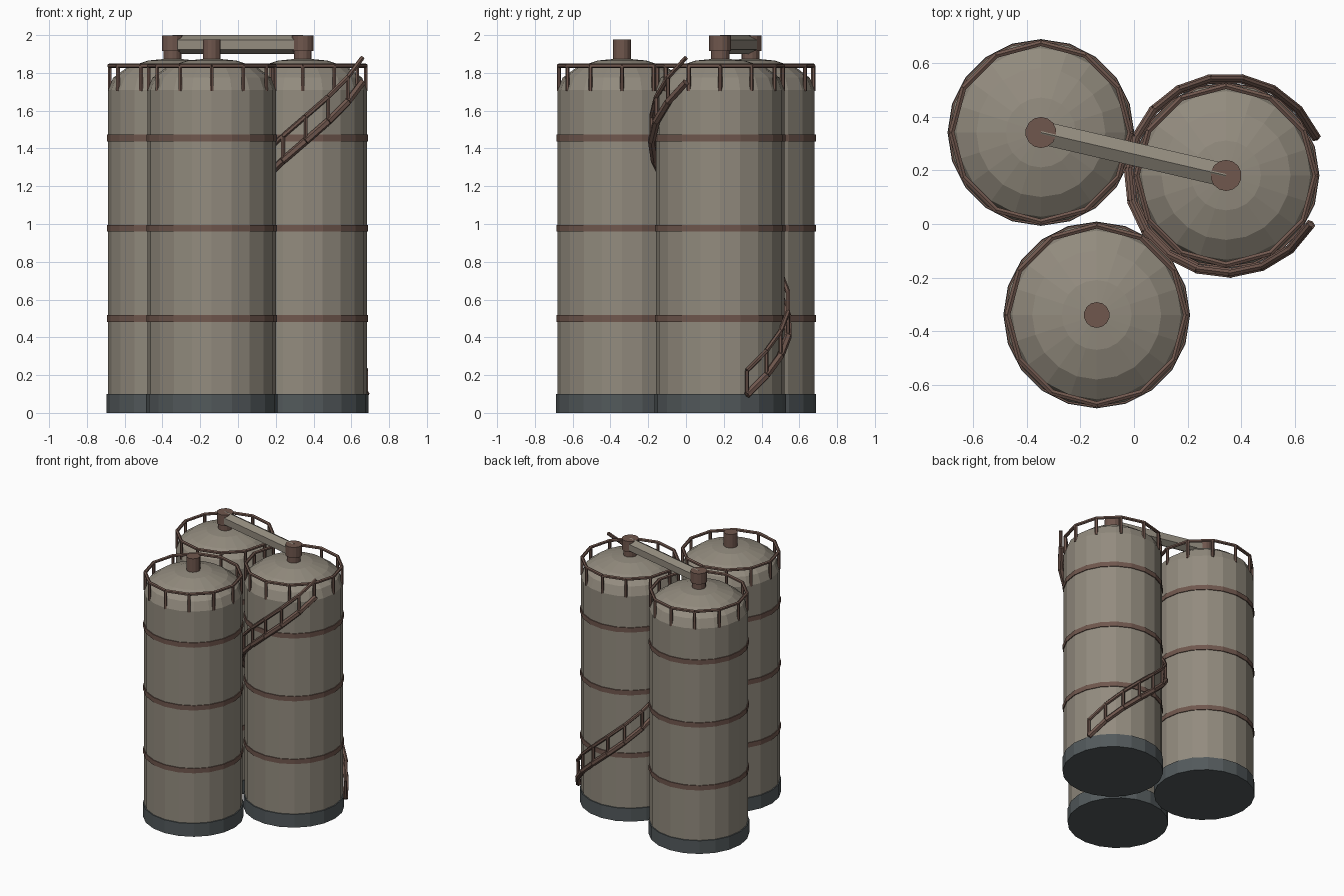
import bpy, bmesh, math
from mathutils import Vector, Matrix

if "Cube" in bpy.data.objects:
    bpy.data.objects.remove(bpy.data.objects["Cube"])


def material(name, rgb):
    m = bpy.data.materials.new(name)
    m.use_nodes = True
    m.diffuse_color = (*rgb, 1)
    m.node_tree.nodes["Principled BSDF"].inputs["Base Color"].default_value = (*rgb, 1)
    return m


WALL = material("weathered beige", (0.29, 0.26, 0.21))
RUST = material("rust brown", (0.16, 0.095, 0.075))
STONE = material("slate footing", (0.085, 0.1, 0.105))


def finish(name, bm, mat):
    mesh = bpy.data.meshes.new(name)
    bmesh.ops.recalc_face_normals(bm, faces=bm.faces)
    bm.to_mesh(mesh)
    bm.free()
    mesh.materials.append(mat)
    obj = bpy.data.objects.new(name, mesh)
    bpy.context.collection.objects.link(obj)
    return obj


def add_bar(bm, a, b, r, sides=6):
    """Straight prism from a to b with one edge facing up."""
    a, b = Vector(a), Vector(b)
    d = b - a
    place = Matrix.Translation((a + b) / 2) @ d.to_track_quat('Z', 'Y').to_matrix().to_4x4()
    bmesh.ops.create_cone(bm, cap_ends=True, segments=sides, radius1=r, radius2=r,
                          depth=d.length, matrix=place)


def drum(name, c, r, z0, z1, mat, sides=20):
    bm = bmesh.new()
    add_bar(bm, (*c, z0), (*c, z1), r, sides)
    return finish(name, bm, mat)


def on_circle(c, r, deg, z):
    t = math.radians(deg)
    return Vector((c[0] + r * math.cos(t), c[1] + r * math.sin(t), z))


R, EAVE, RISE = 0.34, 1.71, 0.168


def dome(name, c):
    """Flattened half sphere resting on the wall."""
    bm = bmesh.new()
    bmesh.ops.create_uvsphere(bm, u_segments=20, v_segments=8, radius=1)
    low = [v for v in bm.verts if v.co.z < -0.01]
    bmesh.ops.delete(bm, geom=low, context='VERTS')
    for v in bm.verts:
        v.co = (c[0] + v.co.x * R, c[1] + v.co.y * R, EAVE + v.co.z * RISE)
    return finish(name, bm, WALL)


def guard_rail(name, c):
    bm = bmesh.new()
    for i in range(12):
        p = on_circle(c, 0.333, i * 30, 1.838)
        q = on_circle(c, 0.333, i * 30 + 30, 1.838)
        add_bar(bm, p, q, 0.012)
        add_bar(bm, (p.x, p.y, EAVE - 0.005), p, 0.011)
    return finish(name, bm, RUST)


def silo(tag, c):
    drum(tag + "_footing", c, 0.348, 0, 0.1, STONE)
    drum(tag + "_wall", c, R, 0.1, EAVE, WALL)
    for i in range(3):
        z = 0.5 + i * 0.478
        drum(f"{tag}_hoop_{i + 1}", c, 0.346, z - 0.018, z + 0.018, RUST)
    dome(tag + "_dome", c)
    drum(tag + "_vent", c, 0.048, 1.84, 1.976, RUST, 14)
    guard_rail(tag + "_guard_rail", c)


LEFT, BACK, FRONT = (0.343, 0.181), (-0.347, 0.341), (-0.139, -0.339)
for tag, c in (("left", LEFT), ("back", BACK), ("front", FRONT)):
    silo(tag, c)

# Transfer pipe between two hubs
for tag, c in (("left", LEFT), ("back", BACK)):
    drum(tag + "_hub", c, 0.058, 1.916, 1.997, RUST, 14)
bm = bmesh.new()
add_bar(bm, (*BACK, 1.95), (*LEFT, 1.95), 0.05)
finish("transfer_pipe", bm, WALL)

# Spiral stair: stringer, handrail and posts
STEPS = 16
path = [on_circle(LEFT, 0.364, 23 + 307 * i / STEPS, 0.095 + 1.655 * i / STEPS)
        for i in range(STEPS + 1)]
lift = Vector((0, 0, 0.13))
stringer, handrail, posts = bmesh.new(), bmesh.new(), bmesh.new()
for p, q in zip(path, path[1:]):
    add_bar(stringer, p, q, 0.02)
    add_bar(handrail, p + lift, q + lift, 0.013)
    add_bar(posts, p, p + lift, 0.011)
finish("stair_stringer", stringer, RUST)
finish("stair_handrail", handrail, RUST)
finish("stair_posts", posts, RUST)
